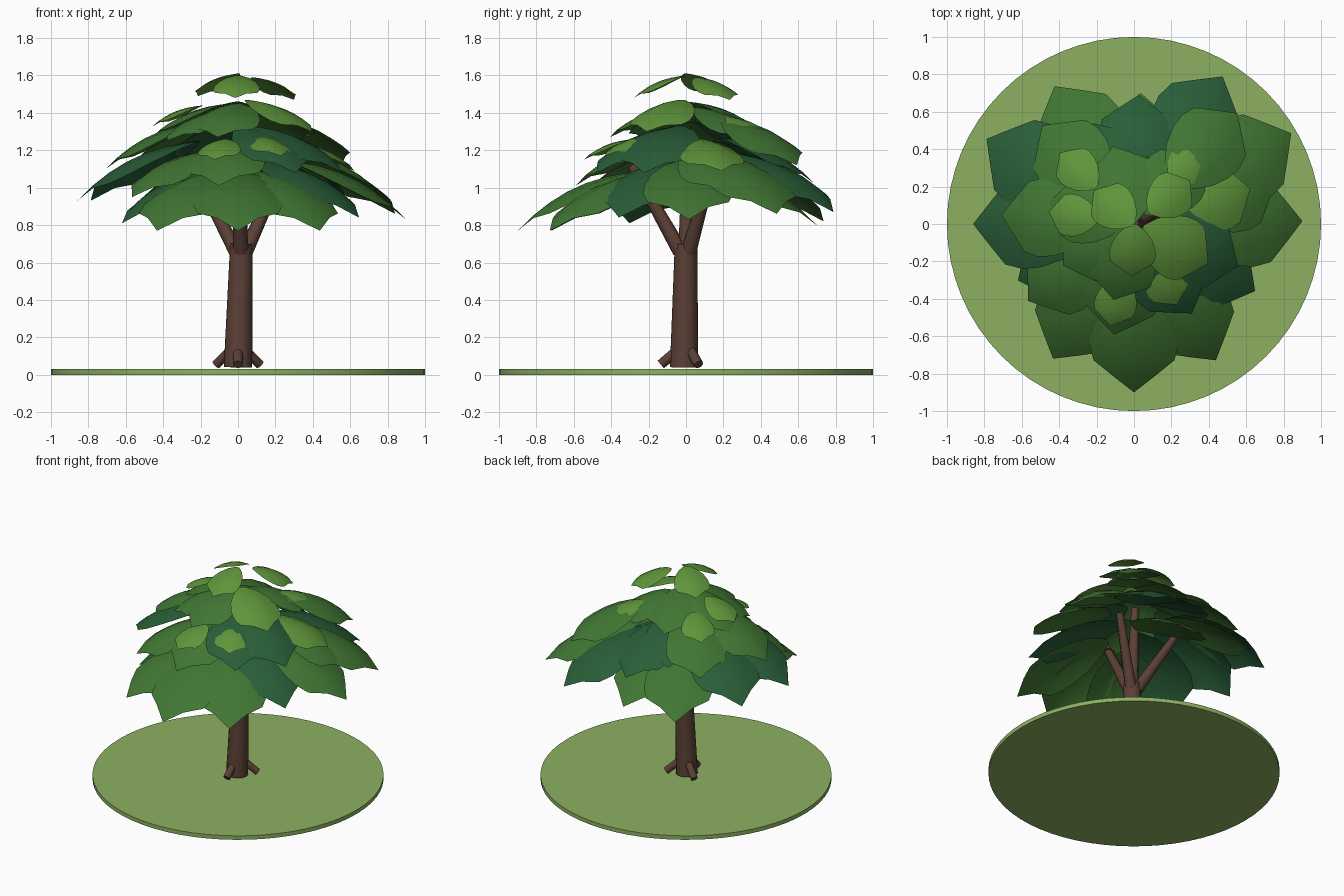
import bpy, bmesh, math
from mathutils import Vector

if "Cube" in bpy.data.objects:
    bpy.data.objects.remove(bpy.data.objects["Cube"])


def material(name, rgb):
    m = bpy.data.materials.new(name)
    m.diffuse_color = (*rgb, 1)
    m.use_nodes = True
    m.node_tree.nodes["Principled BSDF"].inputs["Base Color"].default_value = m.diffuse_color
    return m


GRASS = material("grass green", (0.265, 0.435, 0.12))
BARK = material("bark brown", (0.105, 0.052, 0.036))
GREENS = {
    "d": material("deep green", (0.022, 0.112, 0.039)),
    "m": material("leaf green", (0.052, 0.182, 0.033)),
    "l": material("light green", (0.115, 0.3, 0.043)),
}


def finish(bm, name, mat):
    me = bpy.data.meshes.new(name)
    bm.to_mesh(me)
    bm.free()
    me.materials.append(mat)
    ob = bpy.data.objects.new(name, me)
    bpy.context.collection.objects.link(ob)
    return ob


def limb(name, a, b, ra, rb, sides, mat):
    """Tapered closed cylinder from point a to point b, smooth around, sharp at the caps."""
    a, b = Vector(a), Vector(b)
    bm = bmesh.new()
    bmesh.ops.create_cone(bm, cap_ends=True, segments=sides, radius1=ra,
                          radius2=rb, depth=(b - a).length)
    for f in bm.faces:
        f.smooth = len(f.verts) == 4
    for e in bm.edges:
        e.smooth = all(f.smooth for f in e.link_faces)
    bm.transform((b - a).to_track_quat("Z", "Y").to_matrix().to_4x4())
    bmesh.ops.translate(bm, verts=bm.verts, vec=(a + b) / 2)
    return finish(bm, name, mat)


# leaf outline: position along the leaf, relative half width
OUTLINE = [(0, 0.12), (0.12, 0.5), (0.28, 0.8), (0.45, 0.96),
           (0.6, 1.0), (0.74, 0.9), (0.87, 0.46), (1, 0)]
COLUMNS = 4


def leaf(name, angle, radius, tip_z, length, half, drop, mat):
    """Arched pointed blade whose tip lies at the given angle and radius."""
    ca, sa = math.cos(math.radians(angle)), math.sin(math.radians(angle))
    bm = bmesh.new()
    rows = []
    for t, w in OUTLINE:
        r = radius - length * (1 - t)
        z = tip_z + drop * (1 - 0.25 * t - 0.75 * t ** 2.6)
        row = []
        for i in range(COLUMNS + 1):
            u = (2 * i / COLUMNS - 1) * w
            s = u * half
            row.append(bm.verts.new((r * ca - s * sa, r * sa + s * ca,
                                     z - 0.3 * half * u * u)))
        rows.append(row)
    for p, q in zip(rows, rows[1:]):
        for i in range(COLUMNS):
            bm.faces.new((p[i], q[i], q[i + 1], p[i + 1]))
    bmesh.ops.remove_doubles(bm, verts=bm.verts, dist=1e-5)
    for f in bm.faces:
        f.smooth = True
    return finish(bm, name, mat)


# ground disc
limb("ground_disc", (0, 0, 0), (0, 0, 0.03), 1, 1, 64, GRASS)

# trunk and central leader
limb("trunk", (0, -0.01, 0.04), (0.018, 0, 0.7), 0.076, 0.06, 12, BARK)
limb("leader", (0.015, 0, 0.66), (0.0, 0.01, 1.3), 0.042, 0.026, 8, BARK)

# three roots and three spreading branches
for k in range(3):
    a = math.radians(-90 + 120 * k)
    d = Vector((math.cos(a), math.sin(a), 0))
    limb(f"root_{k}", d * 0.045 + Vector((0, 0, 0.13)),
         d * 0.135 + Vector((0, 0, 0.055)), 0.028, 0.026, 8, BARK)
    limb(f"branch_{k}", d * 0.03 + Vector((0.015, 0, 0.66)),
         d * 0.29 + Vector((0, 0, 1.12)), 0.042, 0.026, 8, BARK)

# foliage tiers: (length, half width, drop), then angle, tip radius, tip height, colour
TIERS = {
    "lower_leaf": ((0.66, 0.24, 0.32), [
        (-90, 0.90, 0.77, "m"), (-59, 0.85, 0.77, "m"), (-121, 0.84, 0.77, "m"),
        (1, 0.90, 0.83, "m"), (30, 0.97, 0.86, "m"), (59, 0.92, 0.87, "d"),
        (87, 0.70, 0.80, "m"), (120, 0.85, 0.82, "m"), (150, 0.91, 0.93, "d"),
        (180, 0.86, 0.93, "d"), (206, 0.69, 0.81, "d"), (-29, 0.74, 0.84, "d")]),
    "middle_leaf": ((0.52, 0.21, 0.25), [
        (176, 0.71, 1.10, "m"), (133, 0.72, 1.09, "m"), (88, 0.69, 1.02, "d"),
        (47, 0.81, 1.12, "m"), (17, 0.79, 0.96, "m"), (-22, 0.60, 1.08, "d"),
        (-57, 0.57, 1.08, "d"), (-100, 0.60, 1.01, "m"), (-144, 0.70, 0.95, "m"),
        (112, 0.58, 1.10, "d")]),
    "upper_leaf": ((0.42, 0.18, 0.18), [
        (-105, 0.42, 1.27, "m"), (105, 0.43, 1.28, "m"), (48, 0.50, 1.25, "m"),
        (165, 0.47, 1.27, "m"), (-150, 0.44, 1.25, "m")]),
    "broad_light_leaf": ((0.40, 0.175, 0.17), [
        (17, 0.65, 1.09, "l"), (-28, 0.45, 1.30, "l")]),
    "light_leaf": ((0.27, 0.115, 0.11), [
        (136, 0.55, 1.28, "l"), (48, 0.57, 1.27, "l"), (172, 0.46, 1.33, "l"),
        (-103, 0.56, 1.15, "l"), (-62, 0.49, 1.17, "l")]),
    "crown_leaf": ((0.28, 0.125, 0.12), [
        (-93, 0.28, 1.48, "l"), (140, 0.28, 1.49, "l"), (38, 0.38, 1.47, "l")]),
}
for tier, ((length, half, drop), leaves) in TIERS.items():
    for n, (angle, radius, z, c) in enumerate(leaves):
        leaf(f"{tier}_{n}", angle, radius, z, length, half, drop, GREENS[c])
